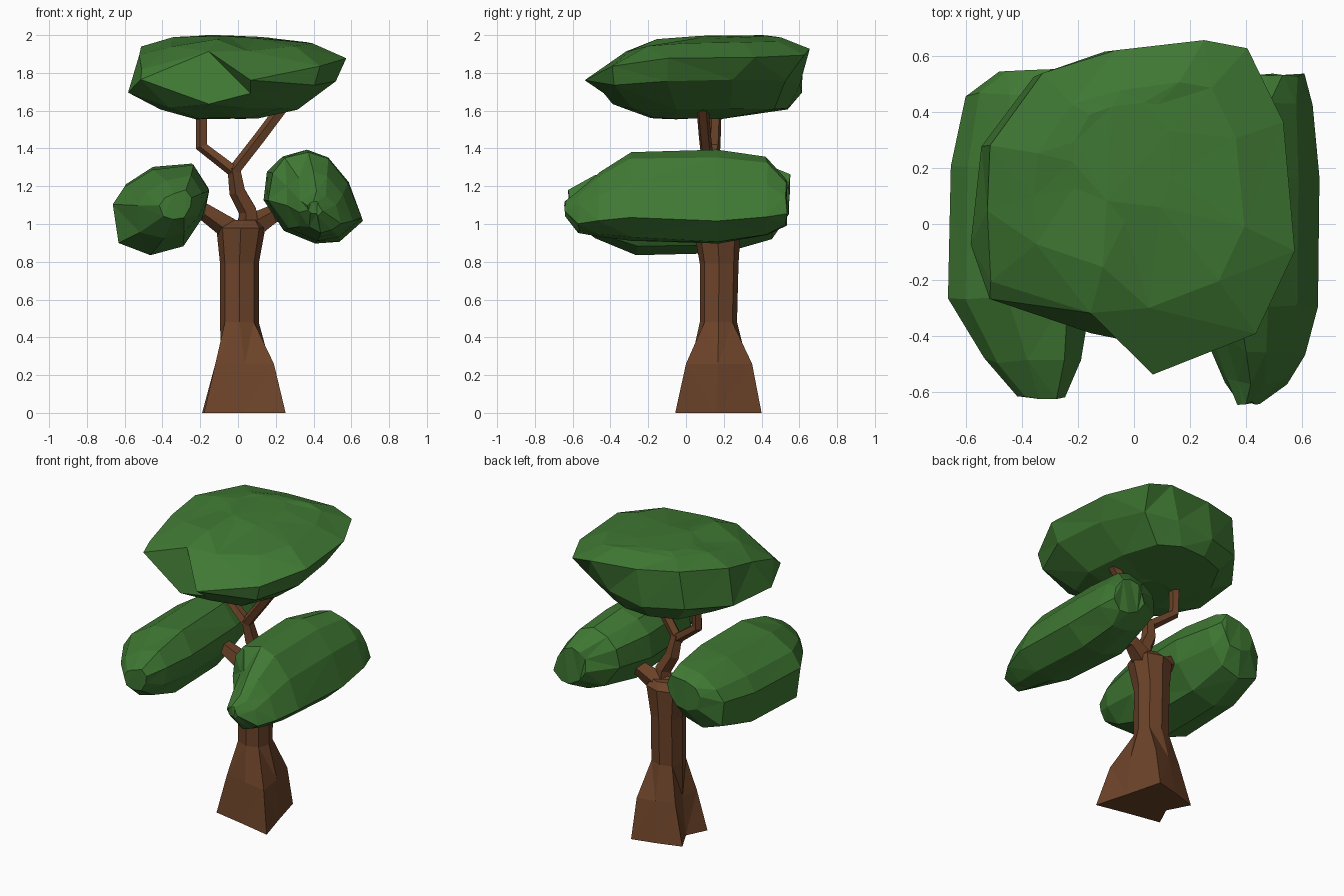
import bpy, bmesh, random
from math import cos, sin, tau
from mathutils import Vector

random.seed(4)


def material(name, color):
    m = bpy.data.materials.new(name)
    m.diffuse_color = (*color, 1)
    return m


LEAF = material("leaf_green", (0.05, 0.19, 0.033))
BARK = material("bark_brown", (0.15, 0.056, 0.022))


def loft(name, rings, mat, jitter=0.0):
    """Skin equal-length rings of points and close both ends with flat caps."""
    bm = bmesh.new()
    loops = [[bm.verts.new(Vector(p) + Vector([random.uniform(-jitter, jitter) for _ in range(3)]))
              for p in ring] for ring in rings]
    n = len(loops[0])
    for a, b in zip(loops, loops[1:]):
        for i in range(n):
            j = (i + 1) % n
            bm.faces.new((a[i], a[j], b[j], b[i]))
    bm.faces.new(loops[0])
    bm.faces.new(loops[-1])
    bmesh.ops.triangulate(bm, faces=bm.faces[:])
    bmesh.ops.recalc_face_normals(bm, faces=bm.faces[:])
    me = bpy.data.meshes.new(name)
    bm.to_mesh(me)
    bm.free()
    me.materials.append(mat)
    ob = bpy.data.objects.new(name, me)
    bpy.context.collection.objects.link(ob)
    return ob


def branch(name, path, radii, sides=5):
    """Tapered low-poly tube along a path."""
    pts = [Vector(p) for p in path]
    rings = []
    for i, p in enumerate(pts):
        t = (pts[min(i + 1, len(pts) - 1)] - pts[max(i - 1, 0)]).normalized()
        u = t.cross(Vector((0, 1, 0))).normalized()
        v = t.cross(u)
        rings.append([p + radii[i] * (u * cos(tau * k / sides) + v * sin(tau * k / sides))
                      for k in range(sides)])
    return loft(name, rings, BARK)


# Trunk: irregular flared foot with pointed roots, turning into an octagonal column
foot = [(0.19, 0.16), (0.127, 0.40), (-0.03, 0.36), (-0.19, 0.31),
        (-0.115, 0.165), (-0.18, 0.03), (0.03, -0.01), (0.252, -0.057)]
knee = [(0.17, 0.17), (0.12, 0.35), (0.0, 0.325), (-0.12, 0.285),
        (-0.09, 0.165), (-0.12, 0.055), (0.035, 0.025), (0.19, 0.0)]
trunk = [[(x, y, 0) for x, y in foot], [(x, y, 0.26) for x, y in knee]]
for z, x0, x1, y0, y1 in [(0.48, -0.095, 0.11, 0.073, 0.27), (0.79, -0.095, 0.11, 0.073, 0.278),
                          (0.98, -0.115, 0.145, 0.04, 0.29), (1.02, -0.04, 0.11, 0.09, 0.25)]:
    cx, cy, hx, hy = (x0 + x1) / 2, (y0 + y1) / 2, (x1 - x0) / 2, (y1 - y0) / 2
    c = 0.75
    unit = [(1, 0), (c, c), (0, 1), (-c, c), (-1, 0), (-c, -c), (0, -1), (c, -c)]
    trunk.append([(cx + hx * a, cy + hy * b, z) for a, b in unit])
loft("trunk", trunk, BARK)

# Branches
branch("centre_branch", [(0.06, 0.16, 0.98), (0.055, 0.155, 1.07), (0.0, 0.14, 1.17), (-0.02, 0.12, 1.30)],
       [0.06, 0.052, 0.047, 0.036])
branch("upper_left_branch", [(-0.02, 0.12, 1.28), (-0.19, 0.15, 1.41), (-0.19, 0.16, 1.68)],
       [0.034, 0.034, 0.032])
branch("upper_right_branch", [(-0.02, 0.12, 1.28), (0.12, 0.10, 1.46), (0.30, 0.08, 1.70)],
       [0.034, 0.034, 0.034])
branch("lower_left_branch", [(0.0, 0.16, 0.95), (-0.18, 0.12, 1.07), (-0.35, 0.08, 1.12)],
       [0.07, 0.05, 0.045])
branch("lower_right_branch", [(0.04, 0.17, 0.96), (0.19, 0.2, 1.05), (0.36, 0.15, 1.08)],
       [0.08, 0.052, 0.045])

# Top canopy: irregular brim, domed above, an offset belly below
brim = [(-0.51, -0.2, 1.82), (-0.16, -0.32, 1.91), (0.07, -0.535, 1.76), (0.44, -0.39, 1.83),
        (0.57, -0.1, 1.88), (0.53, 0.36, 1.88), (0.405, 0.63, 1.90), (0.245, 0.65, 1.93),
        (-0.07, 0.62, 1.94), (-0.33, 0.54, 1.96), (-0.51, 0.28, 1.945), (-0.52, 0.05, 1.89)]
belly = [(-0.51, -0.27, 1.77), (-0.16, -0.385, 1.64), (0.07, -0.44, 1.69), (0.40, -0.38, 1.74),
         (0.52, -0.1, 1.75), (0.48, 0.25, 1.76), (0.36, 0.52, 1.76), (0.15, 0.60, 1.73),
         (-0.1, 0.61, 1.70), (-0.36, 0.53, 1.71), (-0.54, 0.28, 1.70), (-0.58, -0.07, 1.69)]


def ring(base, sx, sy, dx, dy, z, tilt=0.0):
    return [(x * sx + dx, y * sy + dy, z + tilt * (bz - 1.85)) for x, y, bz in base]


loft("top_canopy", [
    ring(brim, 0.32, 0.35, -0.05, 0.20, 1.985, 0.1),
    ring(brim, 0.68, 0.68, 0.0, 0.06, 1.95, 0.4),
    brim, belly,
    ring(belly, 0.66, 0.84, -0.03, 0.03, 1.61),
    ring(belly, 0.30, 0.36, -0.05, -0.03, 1.56)], LEAF, 0.006)


# Side foliage: front outline swept from front to back, with one dented spot
def foliage(name, outline, centre, sections, dent, radius, depth):
    rings = []
    for y, s, dx, dz in sections:
        pts = []
        for x, z in outline:
            p = Vector((centre[0] + dx + s * (x - centre[0]), y, centre[1] + dz + s * (z - centre[1])))
            p.y += depth * max(0, 1 - (p - Vector(dent)).length / radius)
            pts.append(p)
        rings.append(pts)
    loft(name, rings, LEAF, 0.008)


foliage("right_foliage",
        [(0.14, 1.13), (0.155, 1.28), (0.23, 1.36), (0.36, 1.40), (0.47, 1.36),
         (0.58, 1.22), (0.66, 1.02), (0.53, 0.91), (0.41, 0.90), (0.25, 0.97)],
        (0.40, 1.14),
        [(-0.64, 0.14, 0.01, -0.06), (-0.57, 0.42, 0.04, -0.08), (-0.46, 0.68, 0.03, -0.04),
         (-0.29, 0.94, 0.01, 0.0), (0.17, 1.0, 0.0, 0.0), (0.43, 0.84, 0.02, 0.0),
         (0.53, 0.48, 0.09, -0.03)],
        (0.27, -0.47, 1.20), 0.16, 0.12)

foliage("left_foliage",
        [(-0.66, 1.10), (-0.60, 1.20), (-0.45, 1.29), (-0.235, 1.32), (-0.15, 1.18),
         (-0.18, 1.03), (-0.29, 0.88), (-0.46, 0.83), (-0.635, 0.89)],
        (-0.41, 1.08),
        [(-0.62, 0.32, 0.08, 0.02), (-0.49, 0.68, 0.05, 0.01), (-0.26, 0.98, 0.0, 0.0),
         (0.2, 0.98, 0.0, 0.01), (0.46, 0.78, 0.0, 0.03), (0.545, 0.45, 0.05, 0.08)],
        (-0.50, -0.52, 0.98), 0.15, 0.08)
